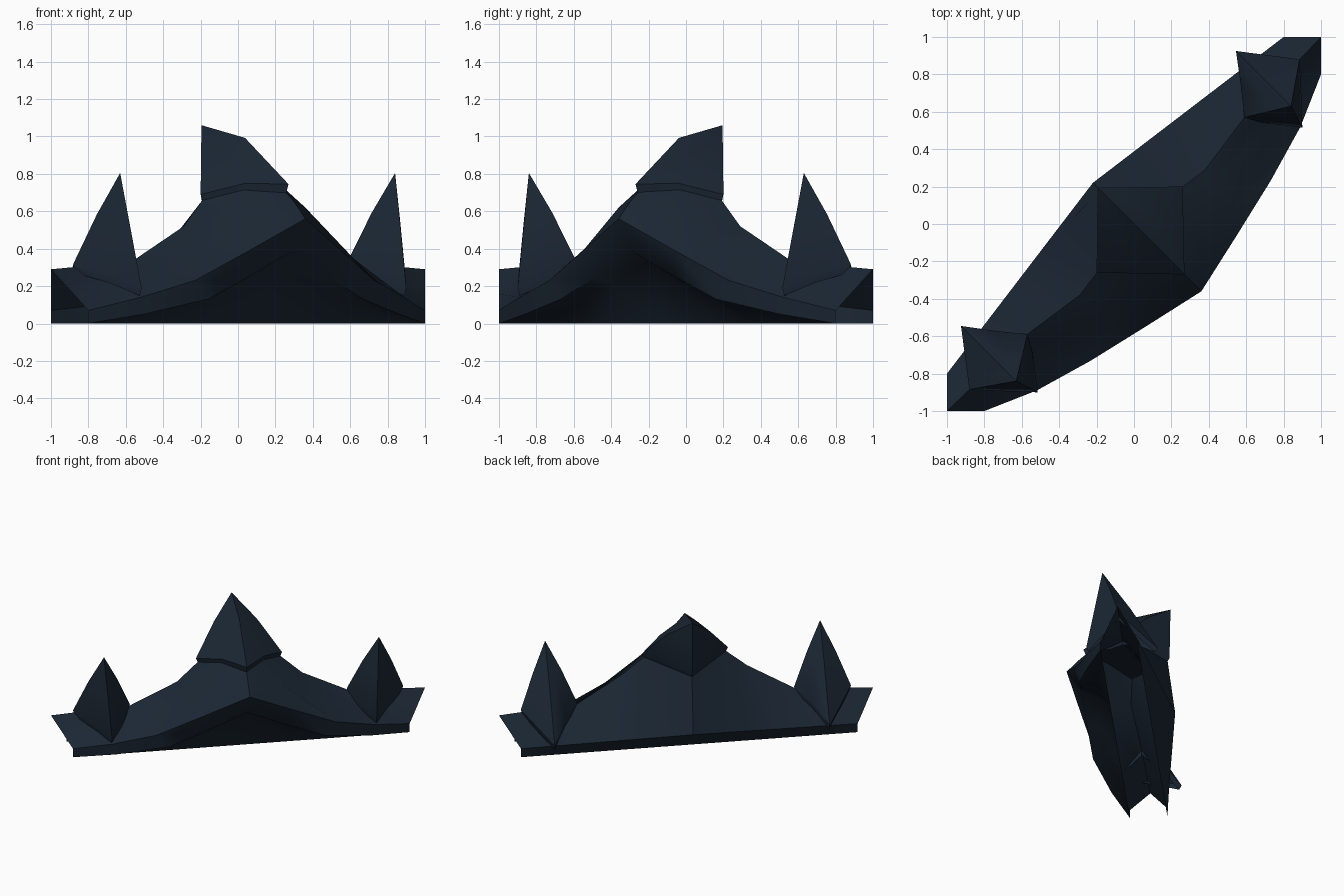
import bpy, bmesh
from mathutils import Vector

if "Cube" in bpy.data.objects:
    bpy.data.objects.remove(bpy.data.objects["Cube"])

mat = bpy.data.materials.new("dark_navy")
mat.diffuse_color = (0.011, 0.020, 0.034, 1)
mat.use_nodes = True
mat.node_tree.nodes["Principled BSDF"].inputs["Base Color"].default_value = mat.diffuse_color


def flip(p):
    # mirror across the plane square to the model's diagonal
    return Vector((-p[1], -p[0], p[2]))


def lerp_rail(a, b, steps):
    return [Vector(a).lerp(Vector(b), t) for t in steps]


def finish(name, bm):
    bmesh.ops.dissolve_degenerate(bm, edges=bm.edges, dist=0.001)
    bmesh.ops.remove_doubles(bm, verts=bm.verts, dist=0.001)
    bmesh.ops.recalc_face_normals(bm, faces=bm.faces)
    me = bpy.data.meshes.new(name)
    bm.to_mesh(me)
    bm.free()
    me.materials.append(mat)
    ob = bpy.data.objects.new(name, me)
    bpy.context.collection.objects.link(ob)
    bpy.ops.object.select_all(action='DESELECT')
    ob.select_set(True)
    bpy.context.view_layer.objects.active = ob
    bpy.ops.object.shade_smooth_by_angle(angle=0.8)
    return ob


# arched body, an open shell: rails run from the middle to one end, then are mirrored
steps = (0, .35, .5, .77, 1)
rails = [
    lerp_rail((-.1, .1, 0), (.8, 1, 0), steps),                  # back foot
    lerp_rail((-.22, .22, .16), (.8, 1, .07), steps),            # back band
    [(-.18, .18, .61), (.25, .19, .66), (.38, .29, .52), (.59, .57, .33), (1, 1, .29)],   # ridge
    [(.24, -.24, .72), (.25, -.03, .72), (.42, .22, .5), (.65, .57, .28), (1, .95, .235)],  # shoulder
    [(.3, -.3, .65), (.36, -.08, .62), (.52, .1, .42), (.76, .55, .2), (1, .88, .158)],  # front slope
    [(.36, -.36, .56), (.55, -.06, .39), (.73, .23, .23), (.89, .52, .14), (1, .8, .07)],  # brim
    [(.28, -.28, .38), (.48, -.06, .25), (.67, .16, .13), (.86, .5, .05), (1, .8, 0)],   # brim bottom
    [(.19, -.19, .33), (.39, .01, .21), (.57, .2, .12), (.81, .55, .04), (1, .8, 0)],    # inner lip
    lerp_rail((.1, -.1, 0), (1, .8, 0), steps),                  # front foot
]
sections = [[Vector(r[i]) for r in rails] for i in range(5)]
sections = [[flip(p) for p in s] for s in reversed(sections[1:])] + sections
bm = bmesh.new()
rings = [[bm.verts.new(p) for p in s] for s in sections]
for a, b in zip(rings, rings[1:]):
    for i in range(len(rails) - 1):
        bm.faces.new((a[i], a[i + 1], b[i + 1], b[i]))
finish("arched_body", bm)


def spike(name, corners, apex, inset=.06, drop=.045):
    # each corner is x, y, z and the upward bulge of its edge; the base is open
    bm = bmesh.new()
    top = [Vector(c[:3]) for c in corners]
    apex = Vector(apex)
    mid = [p.lerp(apex, .5) + Vector((0, 0, c[3])) for p, c in zip(top, corners)]
    centre = sum(top, Vector()) / len(top)
    low = [p.lerp(centre, inset) - Vector((0, 0, drop)) for p in top]
    rows = [[bm.verts.new(p) for p in row] for row in (low, top, mid)]
    tip = bm.verts.new(apex)
    k = len(top)
    for i in range(k):
        j = (i + 1) % k
        for a, b in zip(rows, rows[1:]):
            bm.faces.new((a[i], a[j], b[j], b[i]))
        bm.faces.new((rows[2][i], rows[2][j], tip))
    finish(name, bm)


# centre spike leaning to the back
spike("centre_spike", [
    (-.19, .19, .64, 0), (-.2, -.26, .69, .03), (.04, -.265, .75, .05),
    (.27, -.27, .745, .09), (.265, -.04, .75, .05), (.26, .2, .69, .03)],
    (-.195, .195, 1.06))

# pair of end spikes
side = [(.885, .88, .32, .02), (.545, .925, .13, .02), (.57, .75, .26, .02),
        (.59, .57, .34, .02), (.7, .54, .27, 0), (.9, .515, .19, 0), (.895, .68, .26, .01)]
tip = (.84, .63, .805)
spike("end_spike_right", side, tip)
spike("end_spike_left", [(*flip(c), c[3]) for c in side], flip(tip))
